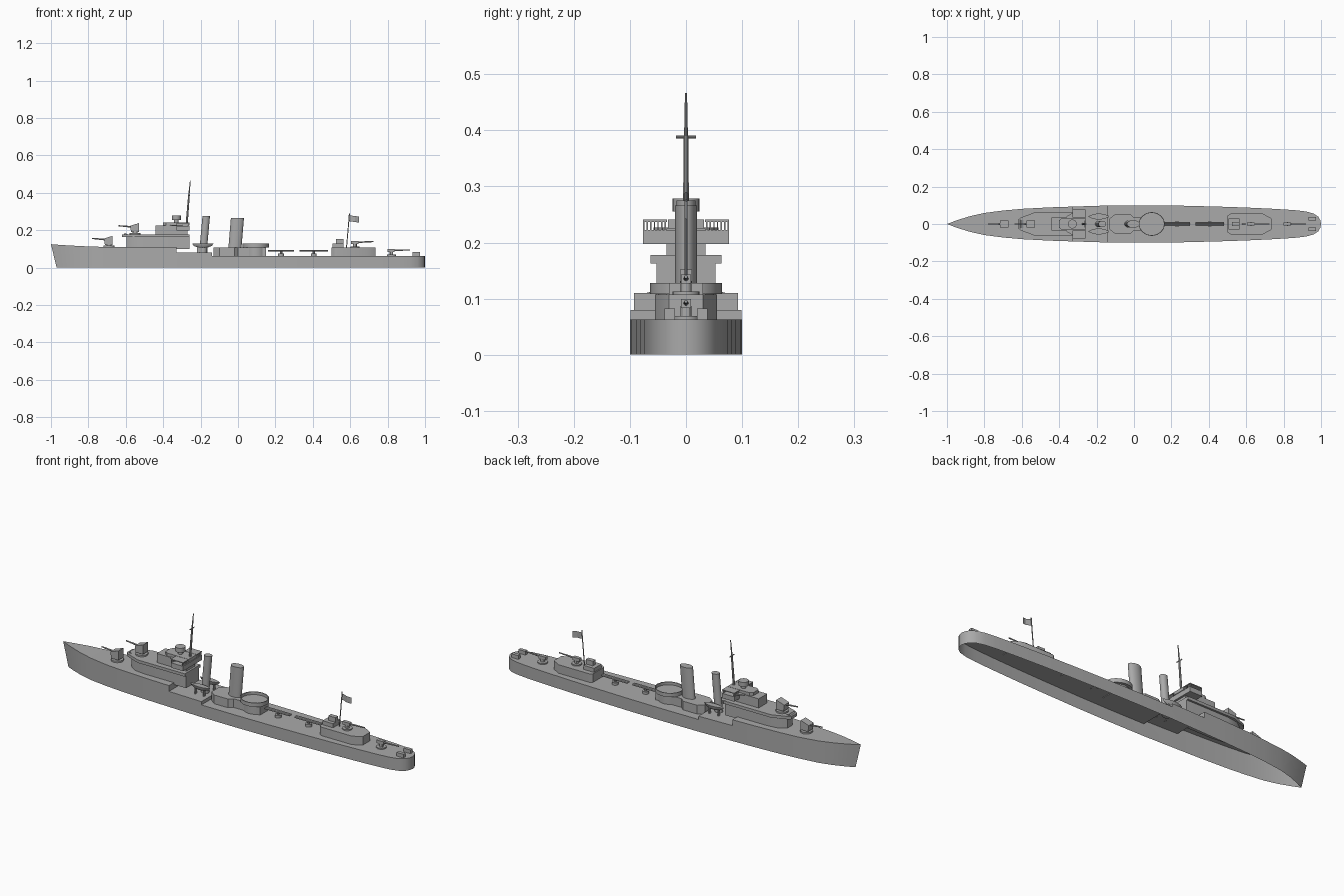
import bpy, bmesh, math
from mathutils import Vector, Matrix

if "Cube" in bpy.data.objects:
    bpy.data.objects.remove(bpy.data.objects["Cube"])

grey = bpy.data.materials.new("hull_grey")
grey.diffuse_color = (0.4, 0.4, 0.4, 1)
grey.use_nodes = True
grey.node_tree.nodes["Principled BSDF"].inputs["Base Color"].default_value = grey.diffuse_color


def finish(name, bm):
    bmesh.ops.recalc_face_normals(bm, faces=bm.faces[:])
    me = bpy.data.meshes.new(name)
    bm.to_mesh(me)
    bm.free()
    ob = bpy.data.objects.new(name, me)
    bpy.context.collection.objects.link(ob)
    me.materials.append(grey)
    bpy.ops.object.select_all(action='DESELECT')
    ob.select_set(True)
    bpy.context.view_layer.objects.active = ob
    bpy.ops.object.shade_smooth_by_angle(angle=math.radians(30))
    return ob


def prism(name, pts, lo, hi, axis='z'):
    """Extrude an outline: (x, y) along z, or (x, z) along y."""
    bm = bmesh.new()
    to3 = (lambda p, h: (p[0], p[1], h)) if axis == 'z' else (lambda p, h: (p[0], h, p[1]))
    a = [bm.verts.new(to3(p, lo)) for p in pts]
    b = [bm.verts.new(to3(p, hi)) for p in pts]
    bm.faces.new(a)
    bm.faces.new(b)
    for i in range(len(pts)):
        j = (i + 1) % len(pts)
        bm.faces.new((a[i], a[j], b[j], b[i]))
    return finish(name, bm)


def box(name, x0, x1, y0, y1, z0, z1):
    return prism(name, [(x0, y0), (x1, y0), (x1, y1), (x0, y1)], z0, z1)


def mirrored(half):
    """Close a half outline (y >= 0) across the centreline."""
    return half + [(x, -y) for x, y in reversed(half) if y > 0]


def oval(cx, cy, rx, ry, n=24):
    return [(cx + rx * math.cos(2 * math.pi * i / n), cy + ry * math.sin(2 * math.pi * i / n)) for i in range(n)]


def rod(name, p, q, r0, r1=None, n=10):
    p, q = Vector(p), Vector(q)
    d = q - p
    m = Matrix.Translation((p + q) / 2) @ d.to_track_quat('Z', 'Y').to_matrix().to_4x4()
    bm = bmesh.new()
    bmesh.ops.create_cone(bm, cap_ends=True, segments=n, radius1=r0,
                          radius2=r0 if r1 is None else r1, depth=d.length, matrix=m)
    return finish(name, bm)


# Hull: an open-bottomed shell with a stepped deck (x, half width, deck heights)
HULL = [(-1, 0, .125), (-.95, .019, .121), (-.88, .041, .117), (-.8, .059, .113), (-.7, .072, .11),
        (-.6, .081, .11), (-.45, .089, .11), (-.33, .093, .11), (-.33, .093, .08), (-.14, .099, .08),
        (-.14, .099, .063), (.05, .1, .063), (.25, .098, .063), (.45, .093, .063), (.6, .088, .063),
        (.75, .081, .063), (.86, .074, .063), (.92, .067, .063), (.96, .056, .063),
        (.985, .039, .063), (.996, .02, .063), (1, 0, .063)]
bm = bmesh.new()
rows = []
for x, w, z in HULL:
    foot = x + .03 * max(0, (-x - .8) / .2)
    rows.append([bm.verts.new(c) for c in ((foot, -w, 0), (x, -w, z), (x, w, z), (foot, w, 0))])
for a, b in zip(rows, rows[1:]):
    for k in range(3):
        bm.faces.new((a[k], b[k], b[k + 1], a[k + 1]))
bmesh.ops.remove_doubles(bm, verts=bm.verts[:], dist=1e-5)
bmesh.ops.dissolve_degenerate(bm, edges=bm.edges[:], dist=1e-6)
finish("hull", bm)

# Forward superstructure
prism("bridge_house", mirrored([(-.595, .02), (-.56, .045), (-.5, .053), (-.26, .053)]), .1, .165)
prism("bridge_deck", mirrored([(-.62, .022), (-.605, .034), (-.53, .063), (-.26, .063)]), .163, .178)
prism("bridge_deck_bulwark", [(-.62, .165), (-.605, .185), (-.59, .178), (-.59, .165)], -.022, .022, 'y')
box("wheelhouse", -.44, -.27, -.035, .035, .176, .225)
box("bridge_wings", -.33, -.26, -.077, .077, .197, .222)
for s in (-1, 1):
    for x in (-.328, -.264):
        for k in range(7):
            y = s * (.037 + k * .0064)
            box("wing_window_post", x - .0015, x + .0015, y - .0012, y + .0012, .221, .238)
    box("wing_roof", -.33, -.26, min(s * .034, s * .077), max(s * .034, s * .077), .237, .241)
prism("compass_platform", oval(-.33, 0, .042, .058, 8), .222, .227)
prism("upper_bridge", mirrored([(-.4, .02), (-.385, .032), (-.26, .032)]), .225, .241)
rod("director_pedestal", (-.33, 0, .24), (-.33, 0, .256), .012, n=16)
rod("director", (-.33, 0, .255), (-.33, 0, .278), .024, n=20)

# Raked foremast with yard
rod("foremast_lower", (-.277, 0, .2), (-.262, 0, .39), .006, .0045)
rod("foremast_upper", (-.264, 0, .37), (-.255, 0, .466), .004, .002)
rod("foremast_yard", (-.263, -.018, .388), (-.263, .018, .388), .0025)

# Raked oval funnels
for name, x0, x1, z0, z1, rx, ry in (("fore_funnel", -.188, -.17, .075, .275, .02, .017),
                                     ("aft_funnel", -.02, -.003, .063, .266, .035, .02)):
    bm = bmesh.new()
    rings = [[bm.verts.new((x, y, z)) for x, y in oval(c, 0, rx, ry)]
             for c, z in ((x0, z0), (x1, z1))]
    for i in range(24):
        j = (i + 1) % 24
        bm.faces.new((rings[0][i], rings[0][j], rings[1][j], rings[1][i]))
    rim = bm.faces.new(rings[1])
    bm.faces.new(rings[0])
    bmesh.ops.inset_region(bm, faces=[rim], thickness=.003, depth=-.004)
    finish(name, bm)

# Ship's boats: pointed ovals tapering to the keel, on chocks
for s in (-1, 1):
    bm = bmesh.new()
    rings = []
    for k, z in ((.5, .108), (.85, .116), (1, .128)):
        side = [(-1, 0), (-.7, .55), (-.3, .92), (.1, 1), (.5, .8), (.85, .35), (1, 0)]
        rings.append([bm.verts.new((-.188 + .057 * k * x, s * .04 + .016 * k * y, z)) for x, y in mirrored(side)])
    n = len(rings[0])
    for a, b in zip(rings, rings[1:]):
        for i in range(n):
            bm.faces.new((a[i], a[(i + 1) % n], b[(i + 1) % n], b[i]))
    bm.faces.new(rings[0])
    bm.faces.new(rings[-1])
    finish("ships_boat", bm)
    for x in (-.215, -.165):
        box("boat_chock", x - .003, x + .003, s * .04 - .006, s * .04 + .006, .078, .112)

# Midships deckhouse and round gun platform
prism("midships_house", mirrored([(-.13, .03), (-.1, .053), (-.02, .053), (.0, .035), (.15, .035)]), .06, .108)
prism("gun_platform_support", oval(.095, 0, .055, .05, 12), .06, .11)
prism("gun_platform", oval(.095, 0, .07, .064, 16), .108, .113)
bm = bmesh.new()
loops = [[bm.verts.new((x, y, z)) for x, y in oval(.095, 0, .07 - d, .064 - d, 16)]
         for d, z in ((0, .112), (0, .128), (.004, .128), (.004, .112))]
for a, b in zip(loops, loops[1:]):
    for i in range(16):
        bm.faces.new((a[i], a[(i + 1) % 16], b[(i + 1) % 16], b[i]))
finish("gun_platform_screen", bm)

# Torpedo tube mounts
for x0, x1 in ((.16, .3), (.33, .48)):
    m = (x0 + x1) / 2
    rod("torpedo_mount", (m, 0, .06), (m, 0, .076), .016, n=16)
    rod("torpedo_pivot", (m, 0, .07), (m, 0, .09), .007)
    for y in (-.007, 0, .007):
        rod("torpedo_tube", (x0, y, .091), (x1, y, .091), .0042, n=8)

# Aft deckhouse, cabin, flag mast
prism("aft_house", mirrored([(.5, .045), (.515, .055), (.69, .055), (.735, .03)]), .06, .107)
box("aft_cabin", .505, .565, -.03, .03, .105, .128)
box("aft_lookout", .525, .565, -.011, .011, .127, .152)
rod("flag_mast", (.58, 0, .105), (.596, 0, .29), .0025, n=8)
bm = bmesh.new()
cols = [[bm.verts.new((.592 + .011 * i, .003 * math.sin(i * 1.6), z - .0015 * i)) for z in (.248, .28)]
        for i in range(6)]
for a, b in zip(cols, cols[1:]):
    bm.faces.new((a[0], b[0], b[1], a[1]))
finish("flag", bm)

# Main guns: forward pair shielded, aft pair open
for x, z in ((-.69, .11), (-.55, .178)):
    rod("gun_base", (x, 0, z - .003), (x, 0, z + .008), .03, n=20)
    rod("gun_pedestal", (x, 0, z), (x, 0, z + .03), .014, n=12)
    prism("gun_shield", [(x - .022, z + .012), (x - .026, z + .045), (x + .02, z + .06), (x + .02, z + .012)],
          -.02, .02, 'y')
    rod("gun_barrel", (x, 0, z + .038), (x - .09, 0, z + .046), .005, .003)
for x, z in ((.625, .107), (.82, .063)):
    rod("gun_base", (x, 0, z - .003), (x, 0, z + .006), .024, n=20)
    rod("gun_pedestal", (x, 0, z), (x, 0, z + .024), .01, n=12)
    box("gun_breech", x - .022, x + .018, -.009, .009, z + .02, z + .036)
    rod("gun_barrel", (x, 0, z + .028), (x + .1, 0, z + .032), .0045, .003)

# Stern depth charge racks
for s in (-1, 1):
    box("depth_charge_rack", .933, .973, s * .029 - .009, s * .029 + .009, .06, .082)
